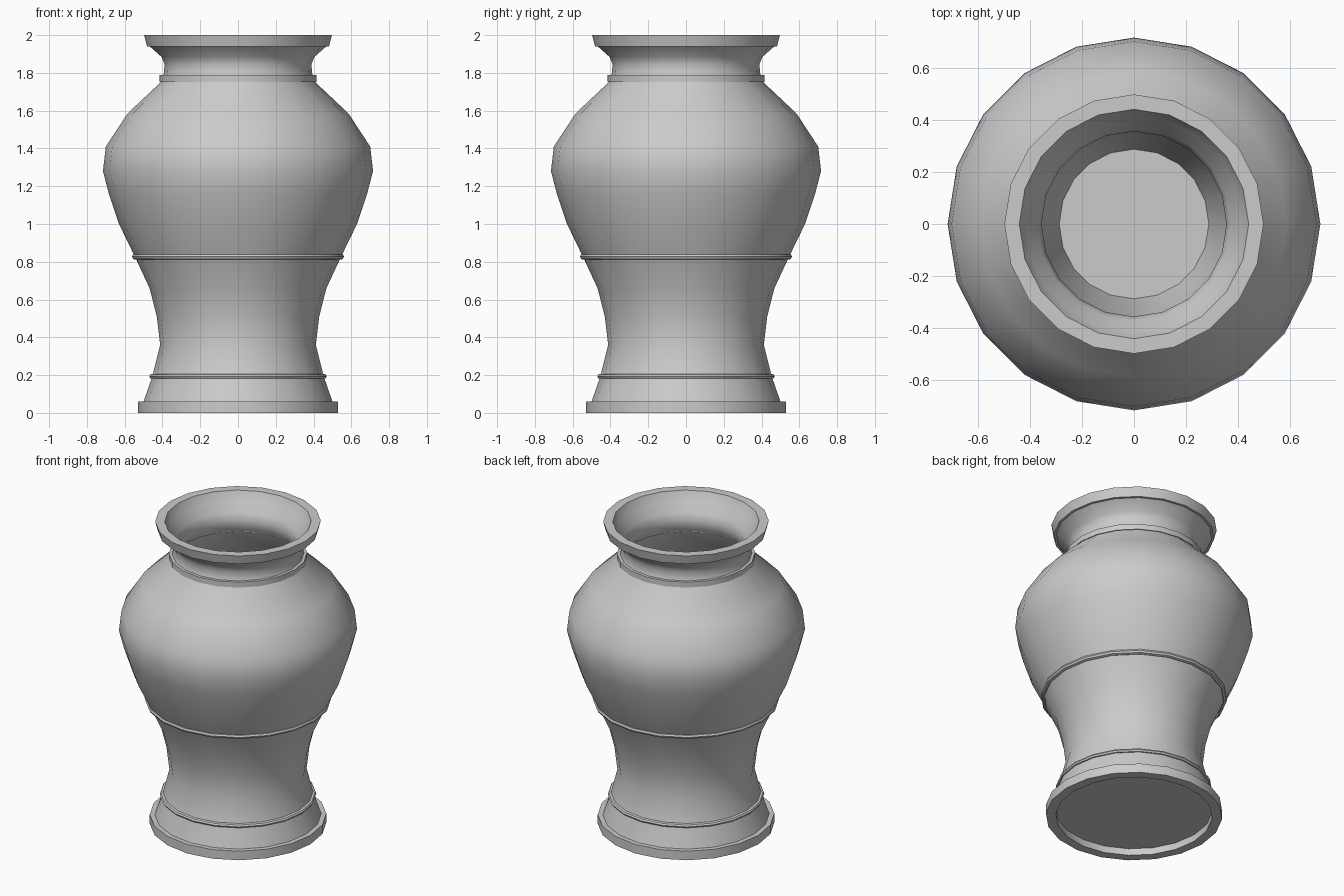
import bpy, bmesh
from math import sin, cos, pi, radians

if "Cube" in bpy.data.objects:
    bpy.data.objects.remove(bpy.data.objects["Cube"])

SIDES = 20


def lathe(name, profile, closed=False):
    """Revolve (radius, z) points about z; radius 0 makes a pole."""
    bm = bmesh.new()
    rings = []
    for r, z in profile:
        if r == 0:
            rings.append([bm.verts.new((0, 0, z))] * SIDES)
        else:
            rings.append([bm.verts.new((r * cos(2 * pi * i / SIDES), r * sin(2 * pi * i / SIDES), z))
                          for i in range(SIDES)])
    pairs = list(zip(rings, rings[1:]))
    if closed:
        pairs.append((rings[-1], rings[0]))
    for a, b in pairs:
        for i in range(SIDES):
            j = (i + 1) % SIDES
            bm.faces.new(list(dict.fromkeys((a[i], a[j], b[j], b[i]))))
    bmesh.ops.recalc_face_normals(bm, faces=bm.faces)
    mesh = bpy.data.meshes.new(name)
    bm.to_mesh(mesh)
    bm.free()
    obj = bpy.data.objects.new(name, mesh)
    bpy.context.collection.objects.link(obj)
    bpy.ops.object.select_all(action='DESELECT')
    bpy.context.view_layer.objects.active = obj
    obj.select_set(True)
    bpy.ops.object.shade_smooth_by_angle(angle=radians(40))
    return obj


def bead(name, radius, z, half_width, half_height):
    """Rounded band around the vase."""
    lathe(name, [(radius + half_width * cos(pi * k / 4), z + half_height * sin(pi * k / 4))
                 for k in range(8)], closed=True)


# Hollow body: outside from the base up, over the mouth, then down the inside
outside = [(0, 0.045), (0.49, 0.045), (0.50, 0.06), (0.455, 0.19), (0.412, 0.36),
           (0.43, 0.51), (0.468, 0.66), (0.545, 0.825), (0.63, 1.0), (0.685, 1.165), (0.715, 1.28),
           (0.70, 1.41), (0.585, 1.585), (0.41, 1.75), (0.392, 1.80), (0.389, 1.845),
           (0.405, 1.885), (0.467, 1.94)]
lip = [(0.482, 1.94), (0.497, 2.0), (0.44, 2.0)]
inside = [(0.415, 1.94), (0.37, 1.885), (0.355, 1.84), (0.36, 1.78), (0.55, 1.56),
          (0.66, 1.39), (0.67, 1.28), (0.585, 1.0), (0.50, 0.825), (0.425, 0.66),
          (0.385, 0.51), (0.36, 0.36), (0.287, 0.10), (0, 0.10)]
lathe("vase_body", outside + lip + inside)

# Foot ring with a recessed underside
lathe("foot_ring", [(0.47, 0), (0.53, 0), (0.53, 0.06), (0.47, 0.06)], closed=True)

# Decorative bands
bead("foot_bead", 0.45, 0.193, 0.02, 0.014)
bead("waist_bead", 0.543, 0.827, 0.018, 0.016)
lathe("neck_band", [(0.38, 1.752), (0.415, 1.752), (0.415, 1.788), (0.38, 1.788)], closed=True)
